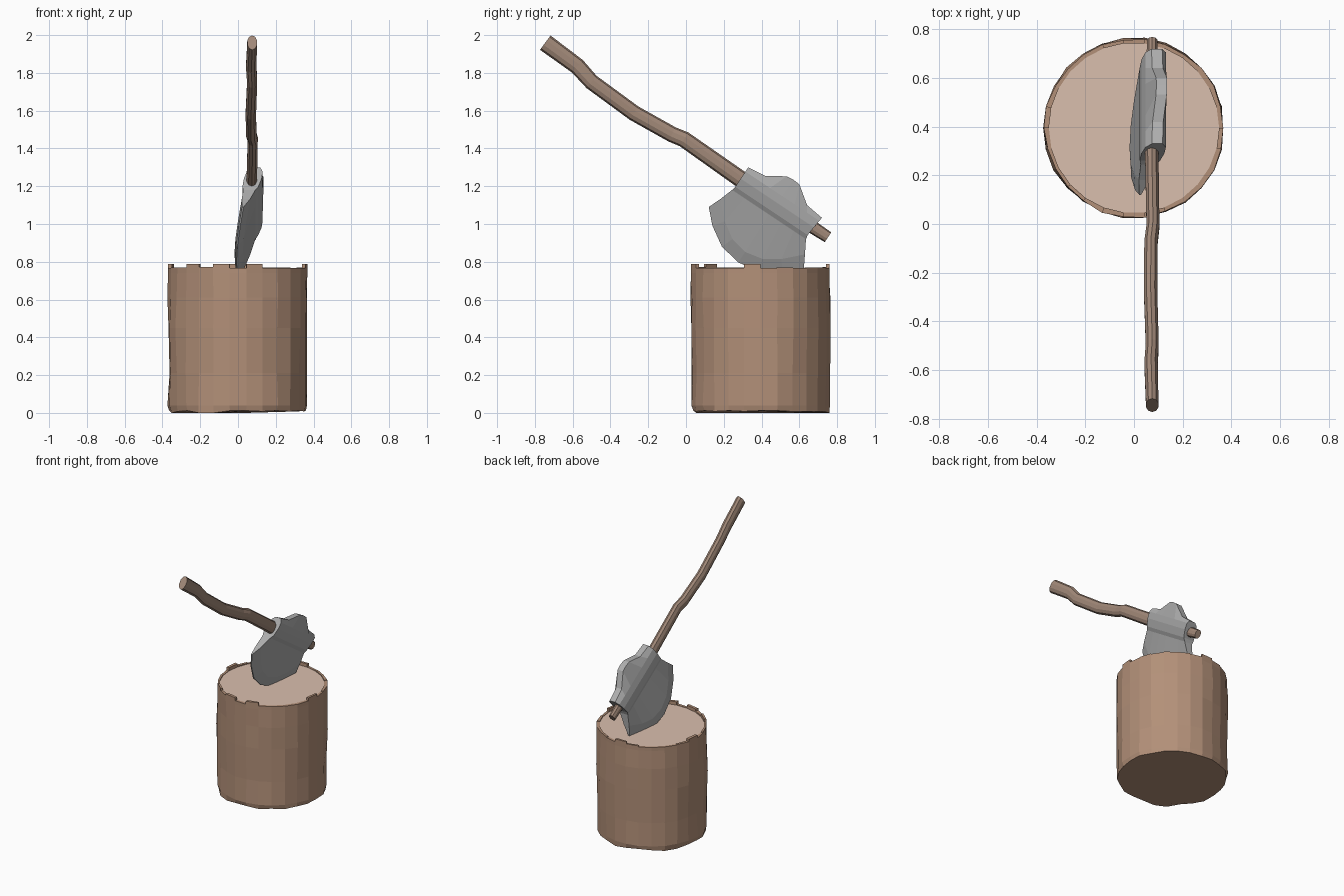
import bpy, bmesh, math, random
from mathutils import Vector

if "Cube" in bpy.data.objects:
    bpy.data.objects.remove(bpy.data.objects["Cube"])

random.seed(4)


def make_object(name, verts, faces, color):
    mesh = bpy.data.meshes.new(name)
    mesh.from_pydata([tuple(v) for v in verts], [], faces)
    bm = bmesh.new()
    bm.from_mesh(mesh)
    bmesh.ops.remove_doubles(bm, verts=bm.verts, dist=0.0005)
    bmesh.ops.recalc_face_normals(bm, faces=bm.faces)
    bm.to_mesh(mesh)
    bm.free()
    mat = bpy.data.materials.new(name + "_color")
    mat.diffuse_color = (*color, 1)
    mat.use_nodes = True
    mat.node_tree.nodes["Principled BSDF"].inputs["Base Color"].default_value = mat.diffuse_color
    mesh.materials.append(mat)
    obj = bpy.data.objects.new(name, mesh)
    bpy.context.collection.objects.link(obj)
    return obj


# Stump: uneven bark wall with a raised, notched rim
SEG, CY, INNER, WOOD_Z = 26, 0.395, 0.35, 0.763
levels = [0.0, 0.04, 0.21, 0.45, 0.61, 0.74]
bulge = [0.362, 0.369, 0.367, 0.37, 0.369, 0.368]
radii = [[b + random.uniform(-0.005, 0.005) for b in bulge] for _ in range(SEG)]
foot = [random.choice((0.0, 0.008, 0.012)) for _ in range(SEG)]


def polar(i, r, z):
    a = 2 * math.pi * i / SEG
    return (r * math.cos(a), CY + r * math.sin(a), z)


verts, faces = [], []


def add_face(*pts):
    start = len(verts)
    verts.extend(pts)
    faces.append(list(range(start, len(verts))))


for i in range(SEG):
    k = (i + 1) % SEG
    row = lambda n, j: polar(n, radii[n][j], levels[j] + (foot[n] if j == 0 else 0))
    for j in range(len(levels) - 1):
        add_face(row(i, j), row(k, j), row(k, j + 1), row(i, j + 1))
    top = random.choice((0.766, 0.77, 0.773, 0.766, 0.787))
    ri, rk = radii[i][-1], radii[k][-1]
    a, b = polar(i, ri, top), polar(k, rk, top)
    c, d = polar(k, INNER, top), polar(i, INNER, top)
    add_face(row(i, 5), row(k, 5), b, a)
    add_face(a, b, c, d)
    add_face(d, c, polar(k, INNER, WOOD_Z), polar(i, INNER, WOOD_Z))
    add_face(a, d, polar(i, INNER, WOOD_Z), polar(i, ri, WOOD_Z))
    add_face(b, c, polar(k, INNER, WOOD_Z), polar(k, rk, WOOD_Z))
add_face(*[polar(i, radii[i][0], foot[i]) for i in reversed(range(SEG))])
make_object("stump_bark", verts, faces, (0.45, 0.28, 0.19))

# Pale cut wood on top of the stump
top_disc = make_object("stump_cut_top", [polar(i, INNER + 0.002, WOOD_Z) for i in range(SEG)],
                       [list(range(SEG))], (0.70, 0.52, 0.42))

# Handle: elliptical sections swept along a crooked path (x, y, z, half width, half depth)
path = [(0.075, -0.745, 1.96, 0.027, 0.047), (0.07, -0.575, 1.835, 0.029, 0.044),
        (0.075, -0.50, 1.752, 0.028, 0.042), (0.068, -0.275, 1.587, 0.029, 0.042),
        (0.07, -0.075, 1.475, 0.029, 0.042), (0.078, -0.01, 1.448, 0.028, 0.043),
        (0.073, 0.29, 1.237, 0.029, 0.045), (0.075, 0.66, 0.99, 0.026, 0.035),
        (0.075, 0.752, 0.93, 0.022, 0.031)]
SIDES = 10
centers = [Vector(p[:3]) for p in path]
verts, faces = [], []
for n, p in enumerate(path):
    t = (centers[min(n + 1, len(path) - 1)] - centers[max(n - 1, 0)]).normalized()
    side = Vector((1, 0, 0))
    up = side.cross(t).normalized()
    for s in range(SIDES):
        a = 2 * math.pi * (s + 0.5) / SIDES
        verts.append(centers[n] + side * p[3] * math.cos(a) + up * p[4] * math.sin(a))
for n in range(len(path) - 1):
    for s in range(SIDES):
        q = (s + 1) % SIDES
        faces.append([n * SIDES + s, n * SIDES + q, (n + 1) * SIDES + q, (n + 1) * SIDES + s])
faces += [list(range(SIDES)), [(len(path) - 1) * SIDES + s for s in range(SIDES)]]
make_object("axe_handle", verts, faces, (0.36, 0.25, 0.19))

# Axe head: rows from poll to cutting edge in (along handle, across handle) coordinates
def straight(u0, u1, v):
    return [(u0 + (u1 - u0) * c / 6, v) for c in range(7)]


rows = [
    ([(0, -0.072), (0.10, -0.084), (0.195, -0.145), (0.235, -0.15), (0.275, -0.147),
      (0.37, -0.078), (0.472, -0.066)], 0.022),
    (straight(0, 0.47, -0.045), 0.042),
    (straight(0, 0.465, 0.0), 0.047),
    (straight(0, 0.46, 0.052), 0.042),
    (straight(-0.005, 0.465, 0.075), 0.032),
    ([(-0.03, 0.15), (0.055, 0.235), (0.14, 0.29), (0.235, 0.31), (0.33, 0.29),
      (0.415, 0.235), (0.505, 0.145)], 0.022),
    ([(-0.058, 0.219), (0.014, 0.291), (0.117, 0.355), (0.235, 0.376), (0.355, 0.355),
      (0.46, 0.29), (0.545, 0.216)], 0.004),
]


def head_point(u, v, x):
    return (0.078 - 0.24 * v + x, 0.29 + 0.832 * u - 0.555 * v, 1.24 - 0.555 * u - 0.832 * v)


verts, faces = [], []
for sgn in (1, -1):
    for pts, half in rows:
        verts += [head_point(u, v, sgn * half) for u, v in pts]
R, C = len(rows), 7
for r in range(R - 1):
    for c in range(C - 1):
        q = [r * C + c, r * C + c + 1, (r + 1) * C + c + 1, (r + 1) * C + c]
        faces += [q, [R * C + n for n in q]]
border = ([c for c in range(C)] + [r * C + C - 1 for r in range(1, R)]
          + [(R - 1) * C + c for c in range(C - 2, -1, -1)] + [r * C for r in range(R - 2, 0, -1)])
for a, b in zip(border, border[1:] + border[:1]):
    faces.append([a, b, R * C + b, R * C + a])
make_object("axe_head", verts, faces, (0.42, 0.42, 0.42))
